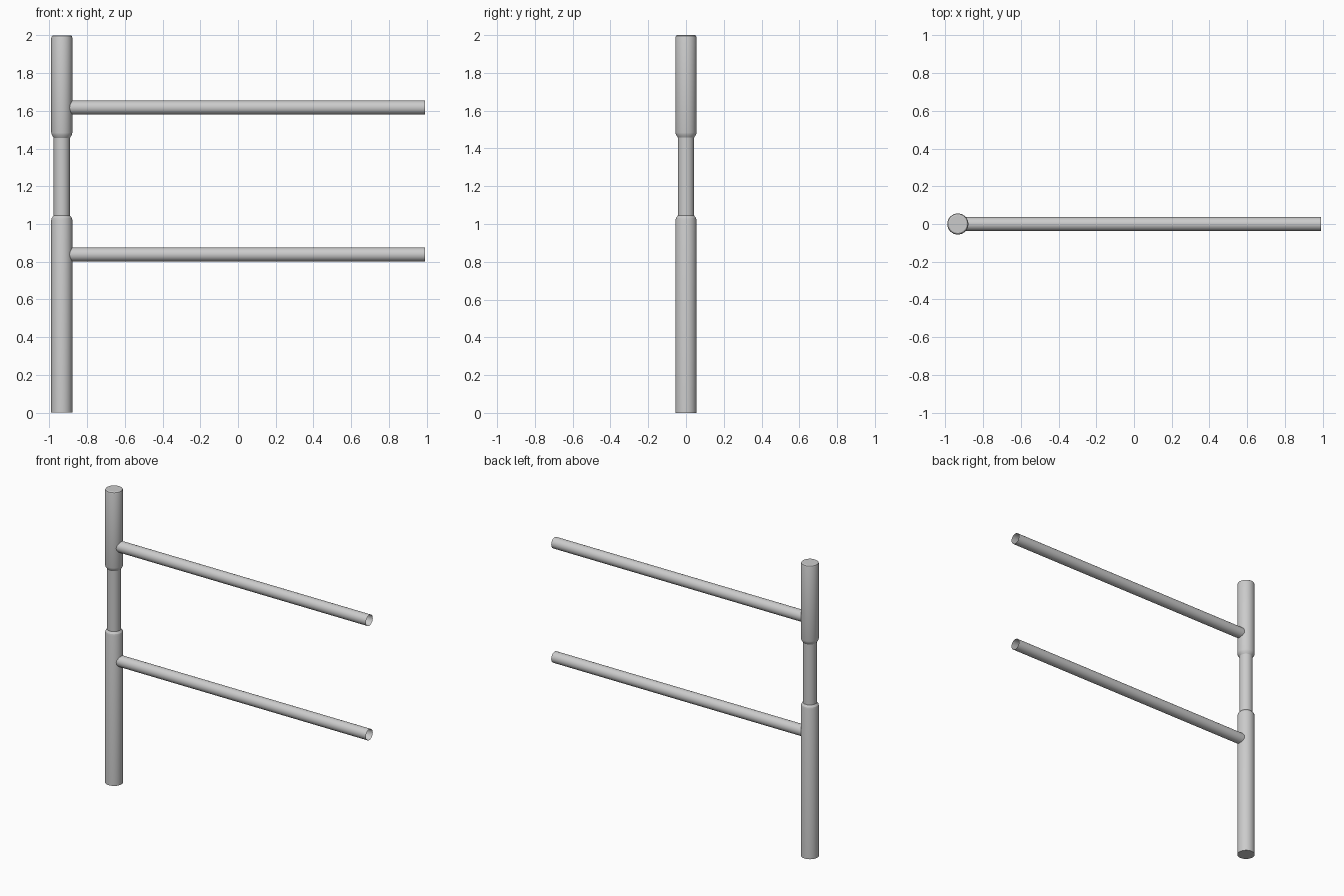
import bpy, bmesh
from math import pi, sin, cos

if "Cube" in bpy.data.objects:
    bpy.data.objects.remove(bpy.data.objects["Cube"])

SIDES = 32
POST_X = -0.934


def lathe(name, profile, location, rotation=(0, 0, 0), caps=True):
    """Stack rings of (radius, height) into a round part."""
    bm = bmesh.new()
    rings = []
    for r, z in profile:
        rings.append([bm.verts.new((r * cos(2 * pi * i / SIDES), r * sin(2 * pi * i / SIDES), z))
                      for i in range(SIDES)])
    for a, b in zip(rings, rings[1:]):
        for i in range(SIDES):
            j = (i + 1) % SIDES
            bm.faces.new((a[i], a[j], b[j], b[i]))
    if caps:
        bm.faces.new(rings[0][::-1])
        bm.faces.new(rings[-1])
    mesh = bpy.data.meshes.new(name)
    bm.to_mesh(mesh)
    bm.free()
    obj = bpy.data.objects.new(name, mesh)
    obj.location, obj.rotation_euler = location, rotation
    bpy.context.collection.objects.link(obj)
    bpy.ops.object.select_all(action='DESELECT')
    obj.select_set(True)
    bpy.context.view_layer.objects.active = obj
    bpy.ops.object.shade_smooth_by_angle(angle=0.4)
    return obj


# Upright post with a slimmer neck and a softened top edge
R, NECK = 0.056, 0.043
lathe("post", [(R, 0), (R, 1.02), (R - 0.003, 1.032), (NECK, 1.045),
               (NECK, 1.457), (R - 0.003, 1.472), (R, 1.484),
               (R, 1.987), (R - 0.003, 1.996), (R - 0.009, 2.0)], (POST_X, 0, 0))

# Two open-ended tubular rails running out of the post
for name, z in (("lower_rail", 0.838), ("upper_rail", 1.617)):
    lathe(name, [(0.037, 0), (0.037, 0.99 + 0.91)], (-0.91, 0, z), (0, pi / 2, 0), caps=False)
